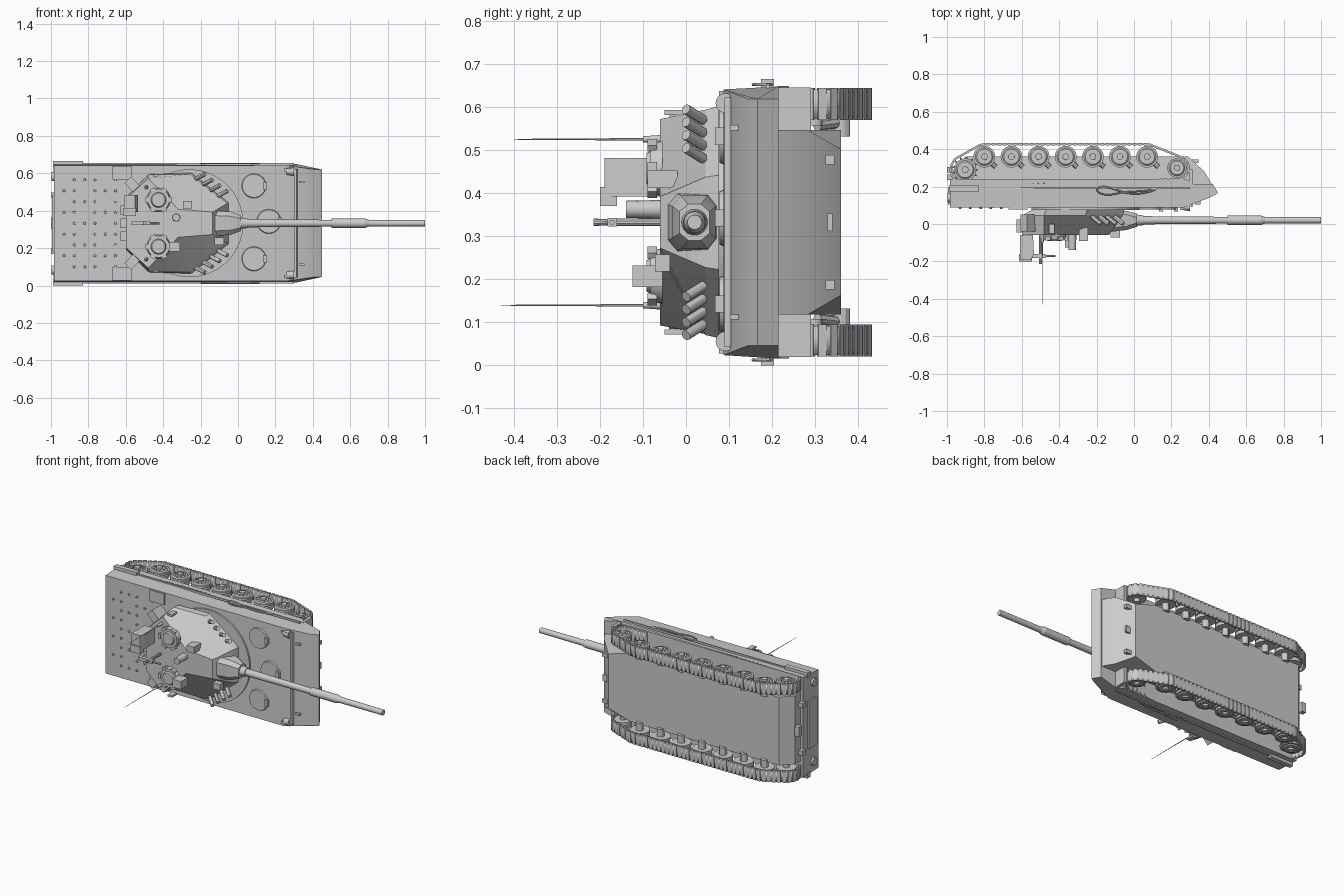
import bpy, bmesh, math
from mathutils import Vector, Matrix
from mathutils.geometry import convex_hull_2d

cube = bpy.data.objects.get("Cube")
if cube:
    bpy.data.objects.remove(cube, do_unlink=True)

C = 0.333  # mid plane of the vehicle, which lies on its side with its roof to -y
SIDES = ((1, "left"), (-1, "right"))
grey = bpy.data.materials.new("armour_grey")
grey.use_nodes = True
grey.diffuse_color = (0.6, 0.6, 0.6, 1)
grey.node_tree.nodes["Principled BSDF"].inputs["Base Color"].default_value = (0.6, 0.6, 0.6, 1)
made = []


def register(ob):
    bpy.context.collection.objects.link(ob)
    ob.data.materials.append(grey)
    made.append(ob)
    return ob


def finish(name, bm):
    bmesh.ops.recalc_face_normals(bm, faces=bm.faces)
    me = bpy.data.meshes.new(name)
    bm.to_mesh(me)
    bm.free()
    return register(bpy.data.objects.new(name, me))


def loft(name, rings):
    """Closed solid through point rings of equal length."""
    bm = bmesh.new()
    vs = [[bm.verts.new(p) for p in ring] for ring in rings]
    n = len(vs[0])
    for a, b in zip(vs, vs[1:]):
        for i in range(n):
            bm.faces.new((a[i], a[(i + 1) % n], b[(i + 1) % n], b[i]))
    bm.faces.new(vs[0])
    bm.faces.new(vs[-1])
    return finish(name, bm)


def prism(name, pts, half, inset=lambda x, y: 0):
    """Side profile extruded across the width, narrowed by a rule."""
    return loft(name, [[(x, y, C + s * (half - inset(x, y))) for x, y in pts] for s in (-1, 1)])


def box(name, centre, size, turn=0):
    bm = bmesh.new()
    m = Matrix.Translation(centre) @ Matrix.Rotation(turn, 4, 'Y') @ Matrix.Diagonal((*size, 1))
    bmesh.ops.create_cube(bm, size=1, matrix=m)
    return finish(name, bm)


def add_tube(bm, a, b, r1, r2, seg):
    a, b = Vector(a), Vector(b)
    rot = (b - a).to_track_quat('Z', 'Y').to_matrix().to_4x4()
    bmesh.ops.create_cone(bm, cap_ends=True, segments=seg, radius1=r1, radius2=r2,
                          depth=(b - a).length, matrix=Matrix.Translation((a + b) / 2) @ rot)


def tube(name, a, b, r1, r2=None, seg=24):
    bm = bmesh.new()
    add_tube(bm, a, b, r1, r1 if r2 is None else r2, seg)
    return finish(name, bm)


def wheel(name, x, y, side, r, bolts=8, teeth=0):
    """Dished disc with hub and bolts, facing outwards."""
    bm = bmesh.new()
    def z(d): return C + side * d
    add_tube(bm, (x, y, z(.247)), (x, y, z(.268)), r, r, 28)
    add_tube(bm, (x, y, z(.276)), (x, y, z(.29)), r, r, 28)
    add_tube(bm, (x, y, z(.29)), (x, y, z(.296)), r * .82, r * .7, 28)
    add_tube(bm, (x, y, z(.225)), (x, y, z(.307)), r * .33, r * .3, 16)
    for i in range(bolts):
        a = math.tau * i / bolts
        px, py = x + r * .52 * math.cos(a), y + r * .52 * math.sin(a)
        add_tube(bm, (px, py, z(.29)), (px, py, z(.3)), r * .08, r * .08, 6)
    for i in range(teeth):
        a = math.tau * i / teeth
        c, s = math.cos(a), math.sin(a)
        add_tube(bm, (x + r * .9 * c, y + r * .9 * s, z(.283)),
                 (x + r * 1.16 * c, y + r * 1.16 * s, z(.283)), r * .13, r * .05, 4)
    finish(name, bm)


# Hull: sponson body with a wedge nose, then the narrower lower body
prism("upper_hull", [(-.985, .087), (.26, .087), (.41, .143), (.45, .166), (.42, .215),
                     (.31, .215), (.28, .24), (-.985, .24)], .317,
      lambda x, y: .03 if x > .4 else (.008 if y < .1 else 0))
prism("lower_hull", [(-.97, .2), (.43, .19), (.375, .282), (.29, .36), (.14, .36),
                     (-.9, .36), (-.965, .29)], .215,
      lambda x, y: .045 if x > .2 and y > .3 else 0)
prism("splash_board", [(.3, .09), (.312, .09), (.318, .105), (.305, .105)], .29)
box("nose_hook", (.325, .335, C), (.035, .012, .04))

# Tracks wrap round the outer edges of the wheels
road_x = [-.8 + .145 * i for i in range(7)]
circles = [(-.903, .29, .077), (road_x[0], .36, .066), (road_x[-1], .36, .066), (.23, .3, .062)]
cloud = [Vector((x + r * math.cos(math.tau * i / 40), y + r * math.sin(math.tau * i / 40)))
         for x, y, r in circles for i in range(40)]
path = [cloud[i] for i in convex_hull_2d(cloud)]
for s, side in SIDES:
    bm = bmesh.new()
    rows = [[bm.verts.new((p.x, p.y, C + s * d)) for p in path] for d in (.241, .309)]
    for i in range(len(path)):
        j = (i + 1) % len(path)
        bm.faces.new((rows[0][i], rows[0][j], rows[1][j], rows[1][i]))
    band = finish(side + "_track_band", bm)
    mod = band.modifiers.new("thickness", 'SOLIDIFY')
    mod.thickness, mod.offset = .009, 0
    # Evenly spaced tread pads
    bm = bmesh.new()
    carry = 0
    for i, p in enumerate(path):
        step = path[(i + 1) % len(path)] - p
        while carry < step.length:
            q = p + step.normalized() * carry
            m = (Matrix.Translation((q.x, q.y, C + s * .275))
                 @ Matrix.Rotation(math.atan2(step.y, step.x), 4, 'Z')
                 @ Matrix.Diagonal((.02, .012, .074, 1)))
            bmesh.ops.create_cube(bm, size=1, matrix=m)
            carry += .029
        carry -= step.length
    finish(side + "_track_pads", bm)

    # Running gear
    for i, x in enumerate(road_x):
        wheel(f"{side}_road_wheel_{i + 1}", x, .36, s, .058)
        tube(f"{side}_axle_{i + 1}", (x, .36, C + s * .2), (x, .36, C + s * .25), .022, seg=12)
        tube(f"{side}_swing_arm_{i + 1}", (x, .36, C + s * .232), (x + .06, .305, C + s * .225), .013, seg=8)
    wheel(side + "_drive_sprocket", -.903, .29, s, .06, 10, 13)
    wheel(side + "_idler", .23, .3, s, .052, 6)

    # Fenders, mudguards and side fittings
    box(side + "_fender_strip", (-.34, .19, C + s * .316), (1.28, .008, .012))
    box(side + "_rear_mudguard", (-.91, .19, C + s * .317), (.16, .03, .032))
    box(side + "_front_flap", (.305, .248, C + s * .263), (.02, .085, .1))
    tube(side + "_headlight", (.26, .092, C + s * .277), (.3, .092, C + s * .277), .018, .023)
    box(side + "_nose_shackle", (.325, .335, C + s * .145), (.04, .02, .022))
    box(side + "_lift_eye", (.34, .113, C + s * .22), (.03, .02, .012))
    box(side + "_deck_eye", (.27, .083, C + s * .285), (.05, .014, .014))
    box(side + "_stowage_bin", (-.62, .083, C + s * .27), (.1, .012, .07))
    tube(side + "_tail_light", (-.98, .14, C + s * .25), (-.998, .14, C + s * .25), .025, seg=16)
    box(side + "_tail_bracket", (-.985, .25, C + s * .15), (.028, .03, .03))
    # Looped tow cable on the hull side
    cu = bpy.data.curves.new(side + "_tow_cable", 'CURVE')
    cu.dimensions, cu.bevel_depth, cu.bevel_resolution = '3D', .004, 1
    sp = cu.splines.new('NURBS')
    pts = [(-.2, .165), (-.2, .2), (-.13, .2), (-.05, .16), (.06, .16), (.14, .195)]
    pts += [(.06, .172), (-.05, .175), (-.13, .15)]
    sp.points.add(len(pts) - 1)
    for p, (x, y) in zip(sp.points, pts):
        p.co = (x, y, C + s * .32, 1)
    sp.use_cyclic_u = True
    register(bpy.data.objects.new(side + "_tow_cable", cu))

# Rear plate
box("rear_panel", (-.988, .15, C), (.012, .09, .3))
box("tow_coupling", (-.985, .29, C), (.03, .03, .06))

# Crew hatches on the front deck
for name, x, d in (("left", .085, .2), ("centre", .165, .01), ("right", .085, -.19)):
    tube(name + "_hull_hatch", (x, .092, C + d), (x, .078, C + d), .067, .062, 32)
    box(name + "_hatch_periscope", (x + .06, .078, C + d), (.02, .022, .04))

# Engine deck fastenings
bm = bmesh.new()
for i in range(6):
    for j in range(9):
        if (i * 3 + j * 2) % 4:
            x, z = -.93 + .055 * i, C + (j - 4) * .058
            add_tube(bm, (x, .09, z), (x, .08, z), .008, .006, 8)
finish("deck_fastenings", bm)

# Turret: faceted wedge front, broad rear
tube("turret_ring", (-.26, .09, C), (-.26, .076, C), .288, seg=64)
def ring(half, y):
    pts = half + [(x, -d) for x, d in reversed(half)]
    return [(x, y, C + d) for x, d in pts]
loft("turret_body", [ring([(-.05, .11), (-.25, .27), (-.47, .262), (-.54, .14)], .078),
                     ring([(-.06, .105), (-.26, .262), (-.48, .26), (-.6, .14)], .045),
                     ring([(-.135, .06), (-.32, .075), (-.48, .24), (-.6, .13)], -.06)])

# Gun with shield, sleeve, bore evacuator and muzzle
def shield(x, y0, y1, d):
    c = d * .6
    return [(x, y0, C - c), (x, y0, C + c), (x, y0 + .02, C + d), (x, y1 - .02, C + d),
            (x, y1, C + c), (x, y1, C - c), (x, y1 - .02, C - d), (x, y0 + .02, C - d)]
loft("gun_shield", [shield(-.15, -.045, .075, .07), shield(-.04, -.032, .07, .062),
                    shield(.015, -.015, .055, .042)])
GY = .02
for name, x0, x1, r0, r1 in (("gun_sleeve", 0, .05, .032, .026), ("gun_barrel", .03, .52, .022, .018),
                             ("bore_evacuator", .5, .68, .025, .025), ("gun_collar", .68, .7, .025, .018),
                             ("gun_muzzle", .68, 1, .018, .017)):
    tube(name, (x0, GY, C), (x1, GY, C), r0, r1)
tube("gun_bore", (.99, GY, C), (1, GY, C), .011)
box("gun_sight", (-.1, -.055, C - .095), (.05, .035, .04))

# Paired turret fittings
for s, side in SIDES:
    for i in range(4):
        x, d = -.225 + .04 * i, .238 - .03 * i
        tube(f"{side}_smoke_launcher_{i + 1}", (x, .04, C + s * d), (x + .048, 0, C + s * (d + .025)), .012, seg=12)
    box(side + "_rear_bin", (-.555, .005, C + s * .195), (.05, .09, .1), s * -.75)
    tube(side + "_cupola", (-.425, -.055, C + s * .125), (-.425, -.082, C + s * .125), .065, .058, 32)
    tube(side + "_cupola_lid", (-.425, -.08, C + s * .125), (-.425, -.092, C + s * .125), .042, .036, 24)
    for i in range(6):
        a = math.tau * i / 6
        box(f"{side}_periscope_{i + 1}", (-.425 + .062 * math.cos(a), -.078, C + s * .125 + .062 * math.sin(a)),
            (.016, .022, .03), -a)
    tube(side + "_antenna_mount", (-.49, -.03, C + s * .193), (-.49, -.1, C + s * .193), .012, .007, 12)
    tip = -.43 if s < 0 else -.4
    tube(side + "_antenna", (-.49, -.09, C + s * .193), (-.49, tip, C + s * .193), .003, .001, 6)
    box(side + "_side_eye", (-.44, -.025, C + s * .255), (.03, .05, .012))

# Sights, machine gun and basket at the rear of the roof
prism("rear_sight_profile", [(-.61, -.06), (-.54, -.06), (-.535, -.16), (-.55, -.19), (-.61, -.19)], .045).location.z = .105
box("rear_sight_window", (-.58, -.18, C + .06), (.07, .04, .045))
box("gunner_sight", (-.34, -.09, C - .125), (.06, .07, .05))
tube("roof_periscope", (-.33, -.05, C + .03), (-.33, -.14, C + .03), .022, .02, 16)
box("forward_sight", (-.27, -.055, C + .1), (.05, .07, .04))
tube("gun_post", (-.5, -.05, C), (-.5, -.17, C), .009, seg=10)
box("machine_gun_body", (-.52, -.172, C), (.1, .022, .02))
tube("machine_gun_barrel", (-.49, -.172, C), (-.42, -.172, C), .006, seg=10)
tube("post_cap", (-.5, -.17, C), (-.5, -.215, C), .006, .009, 10)
for d in (-.07, 0, .07):
    box("rear_rack", (-.61, -.01, C + d), (.035, .07, .05))

# Smooth round parts, keep edges crisp
bpy.ops.object.select_all(action='DESELECT')
for ob in made:
    if ob.type == 'MESH':
        ob.select_set(True)
        bpy.context.view_layer.objects.active = ob
bpy.ops.object.shade_smooth_by_angle(angle=math.radians(30))
